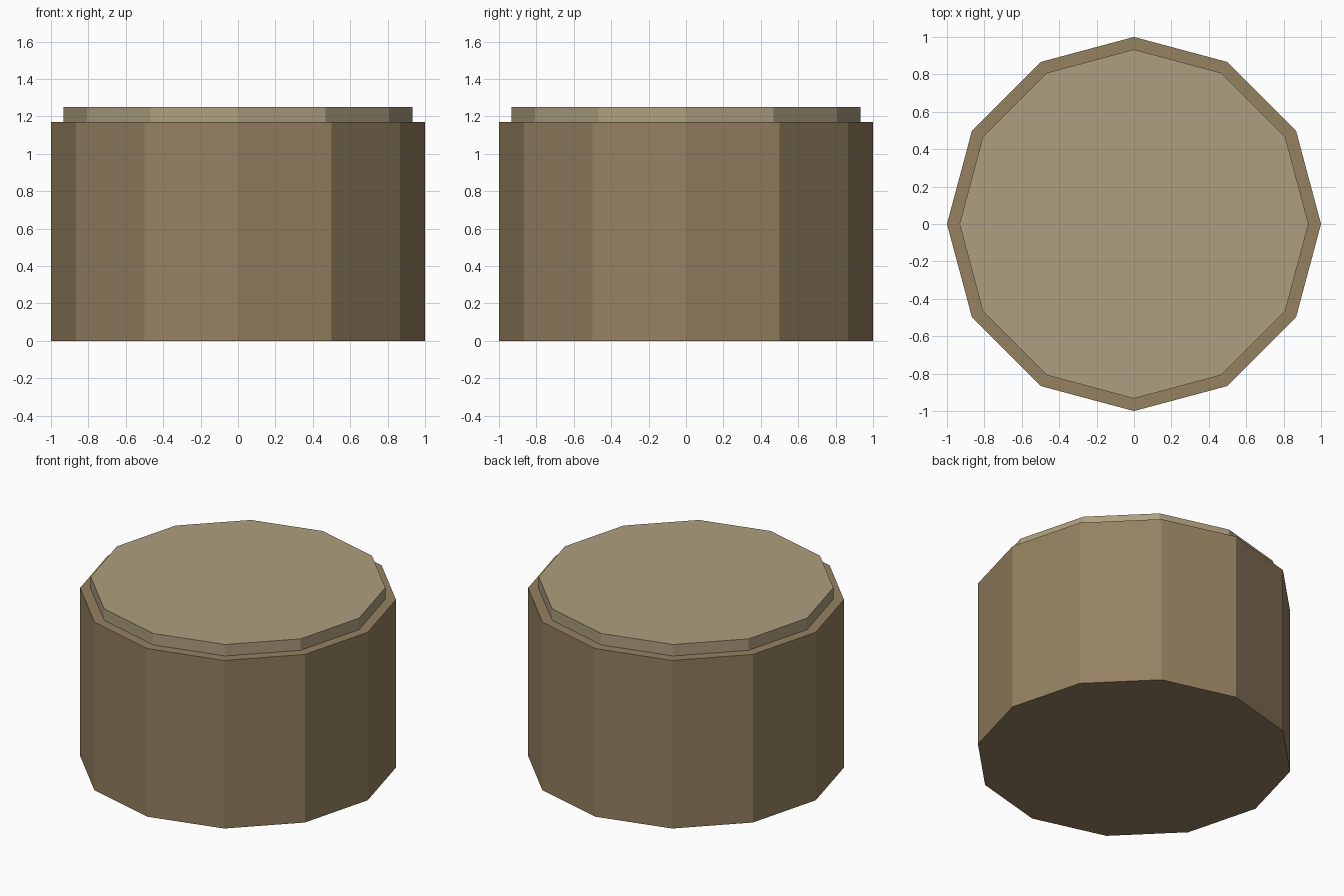
import bpy, bmesh
from math import sin, cos, pi

if "Cube" in bpy.data.objects:
    bpy.data.objects.remove(bpy.data.objects["Cube"])

SIDES = 12


def material(name, rgb):
    m = bpy.data.materials.new(name)
    m.diffuse_color = (*rgb, 1.0)
    m.use_nodes = True
    m.node_tree.nodes["Principled BSDF"].inputs["Base Color"].default_value = m.diffuse_color
    return m


def ring(bm, radius, z):
    return [bm.verts.new((radius * cos(2 * pi * i / SIDES),
                          radius * sin(2 * pi * i / SIDES), z))
            for i in range(SIDES)]


bm = bmesh.new()

# Profile from bottom to top: bark wall, bark rim, cut wood step
profile = [(1.0, 0.0), (1.0, 1.17), (0.933, 1.17), (0.933, 1.25)]
rings = [ring(bm, r, z) for r, z in profile]
for level, (low, high) in enumerate(zip(rings, rings[1:])):
    for i in range(SIDES):
        j = (i + 1) % SIDES
        face = bm.faces.new((low[i], low[j], high[j], high[i]))
        face.material_index = 1 if level == 2 else 0

# Bottom and cut top
bm.faces.new(rings[0][::-1])
bm.faces.new(rings[-1]).material_index = 1

mesh = bpy.data.meshes.new("stump")
bm.to_mesh(mesh)
bm.free()
mesh.materials.append(material("bark", (0.30, 0.22, 0.12)))
mesh.materials.append(material("cut_wood", (0.42, 0.345, 0.21)))
stump = bpy.data.objects.new("stump", mesh)
bpy.context.collection.objects.link(stump)
